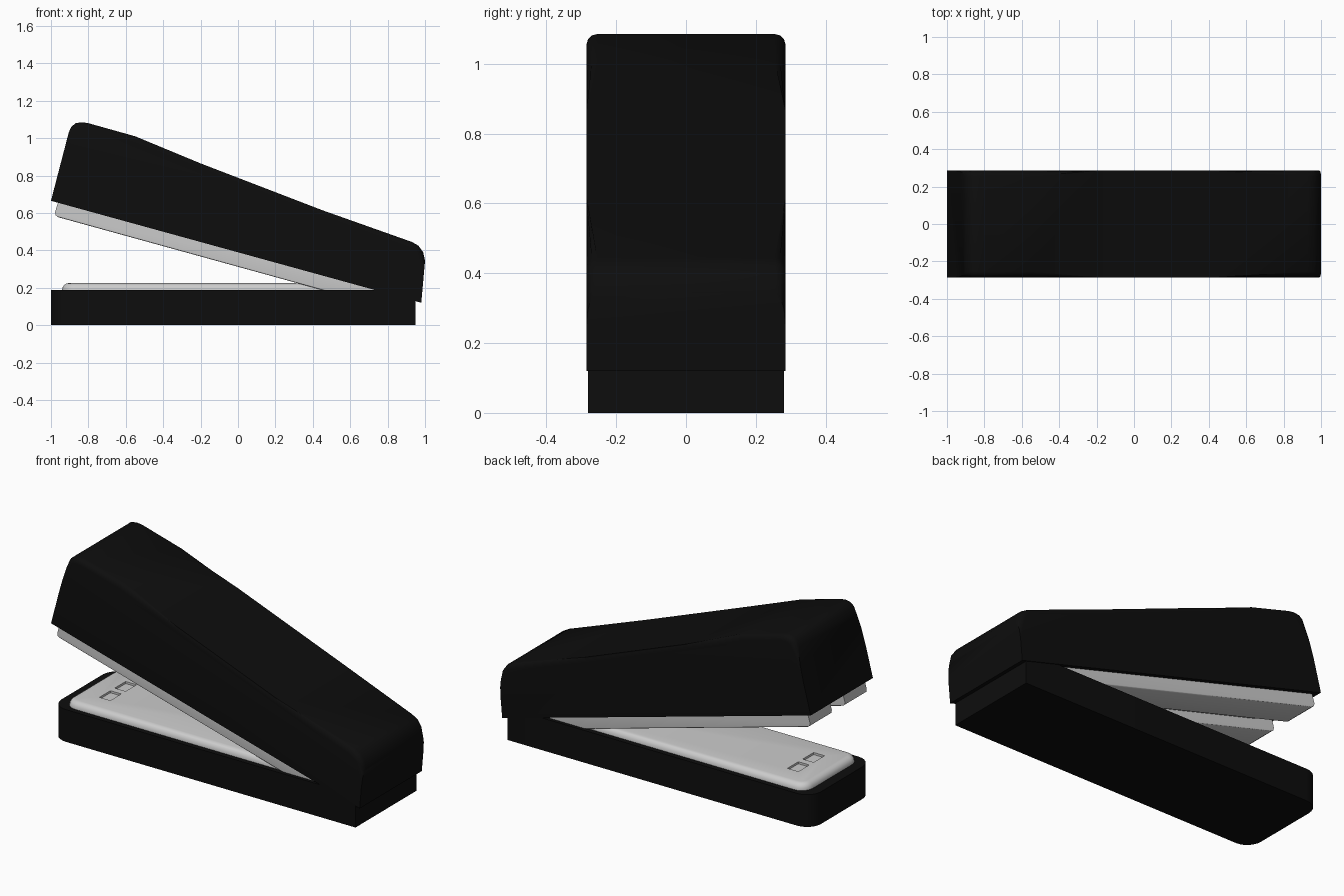
import bpy, bmesh, math

if "Cube" in bpy.data.objects:
    bpy.data.objects.remove(bpy.data.objects["Cube"])

black = bpy.data.materials.new("black_plastic")
black.diffuse_color = (0.004, 0.004, 0.004, 1)
black.use_nodes = True
black.node_tree.nodes["Principled BSDF"].inputs["Base Color"].default_value = black.diffuse_color


def finish(name, bm, mat=None):
    bmesh.ops.recalc_face_normals(bm, faces=bm.faces)
    me = bpy.data.meshes.new(name)
    bm.to_mesh(me)
    bm.free()
    ob = bpy.data.objects.new(name, me)
    bpy.context.collection.objects.link(ob)
    if mat:
        me.materials.append(mat)
    bpy.ops.object.select_all(action='DESELECT')
    ob.select_set(True)
    bpy.context.view_layer.objects.active = ob
    bpy.ops.object.shade_smooth_by_angle(angle=math.radians(35))
    return ob


def side_prism(name, profile, y0, y1, round_edges=None, radius=0.03, mat=None):
    """Extrude an xz profile from y0 to y1; round the side edges chosen by a test."""
    bm = bmesh.new()
    face = bm.faces.new([bm.verts.new((x, y0, z)) for x, z in profile])
    ext = bmesh.ops.extrude_face_region(bm, geom=[face])
    for v in ext["geom"]:
        if isinstance(v, bmesh.types.BMVert):
            v.co.y = y1
    if round_edges:
        edges = [e for e in bm.edges
                 if abs(e.verts[0].co.y - e.verts[1].co.y) < 1e-6
                 and round_edges(e.verts[0].co, e.verts[1].co)]
        bmesh.ops.bevel(bm, geom=edges, offset=radius, segments=3,
                        profile=0.5, affect='EDGES', clamp_overlap=True)
    return finish(name, bm, mat)


def plan_slab(name, x0, x1, w, z0, z1, r, top_round=0.0, mat=None):
    """Slab with rounded corners at the open (-x) end and square corners behind."""
    pts = [(x1, -w), (x1, w)]
    for cy, a0 in ((w - r, 90), (r - w, 180)):
        for i in range(7):
            a = math.radians(a0 + 15 * i)
            pts.append((x0 + r + r * math.cos(a), cy + r * math.sin(a)))
    bm = bmesh.new()
    face = bm.faces.new([bm.verts.new((x, y, z0)) for x, y in pts])
    ext = bmesh.ops.extrude_face_region(bm, geom=[face])
    for v in ext["geom"]:
        if isinstance(v, bmesh.types.BMVert):
            v.co.z = z1
    if top_round:
        edges = [e for e in bm.edges if all(v.co.z > z1 - 1e-5 for v in e.verts)]
        bmesh.ops.bevel(bm, geom=edges, offset=top_round, segments=4,
                        profile=0.5, affect='EDGES')
    return finish(name, bm, mat)


# Base and the metal plate on it
plan_slab("base", -1.0, 0.95, 0.28, 0.0, 0.187, 0.09, mat=black)
plate = plan_slab("base_plate", -0.94, 0.85, 0.25, 0.15, 0.225, 0.07, top_round=0.035)

# Two shallow staple-bending recesses pressed into the plate
for i, y in enumerate((-0.07, 0.07)):
    bpy.ops.mesh.primitive_cube_add(size=1, location=(-0.77, y, 0.225))
    cutter = bpy.context.object
    cutter.name = f"anvil_cutter_{i + 1}"
    cutter.scale = (0.07, 0.1, 0.024)
    cutter.hide_render = True
    cutter.hide_set(True)
    cut = plate.modifiers.new("anvil_recess", 'BOOLEAN')
    cut.operation = 'DIFFERENCE'
    cut.object = cutter

# Tilted top cover
cover = [(-1.0, 0.665), (-0.905, 1.03), (-0.892, 1.06), (-0.868, 1.08),
         (-0.835, 1.085), (-0.8, 1.08), (-0.55, 1.01), (-0.2, 0.865),
         (0.45, 0.615), (0.93, 0.445), (0.965, 0.425), (0.99, 0.39),
         (1.0, 0.345), (0.98, 0.12)]
ends = ((-1.0, 0.665), (0.98, 0.12))


def is_upper(a, b):
    return not any(abs(v.x - x) + abs(v.z - z) < 1e-4 for v in (a, b) for x, z in ends)


side_prism("top_cover", cover, -0.285, 0.285, is_upper, 0.03, black)

# Staple magazine: two rails with a slot between, joined by a strip under the cover
rail = [(-0.955, 0.68), (-0.978, 0.605), (-0.975, 0.588), (-0.96, 0.577),
        (0.85, 0.078), (0.85, 0.18)]


def is_lower(a, b):
    return min(a.x, b.x) < -0.9 and max(a.x, b.x) > 0.8 and min(a.z, b.z) < 0.1


for side, (y0, y1) in (("front", (-0.26, -0.06)), ("back", (0.06, 0.26))):
    side_prism(f"magazine_rail_{side}", rail, y0, y1, is_lower, 0.015)
side_prism("magazine_strip", [(-0.85, 0.64), (-0.85, 0.61), (0.85, 0.142), (0.85, 0.172)],
           -0.065, 0.065)
